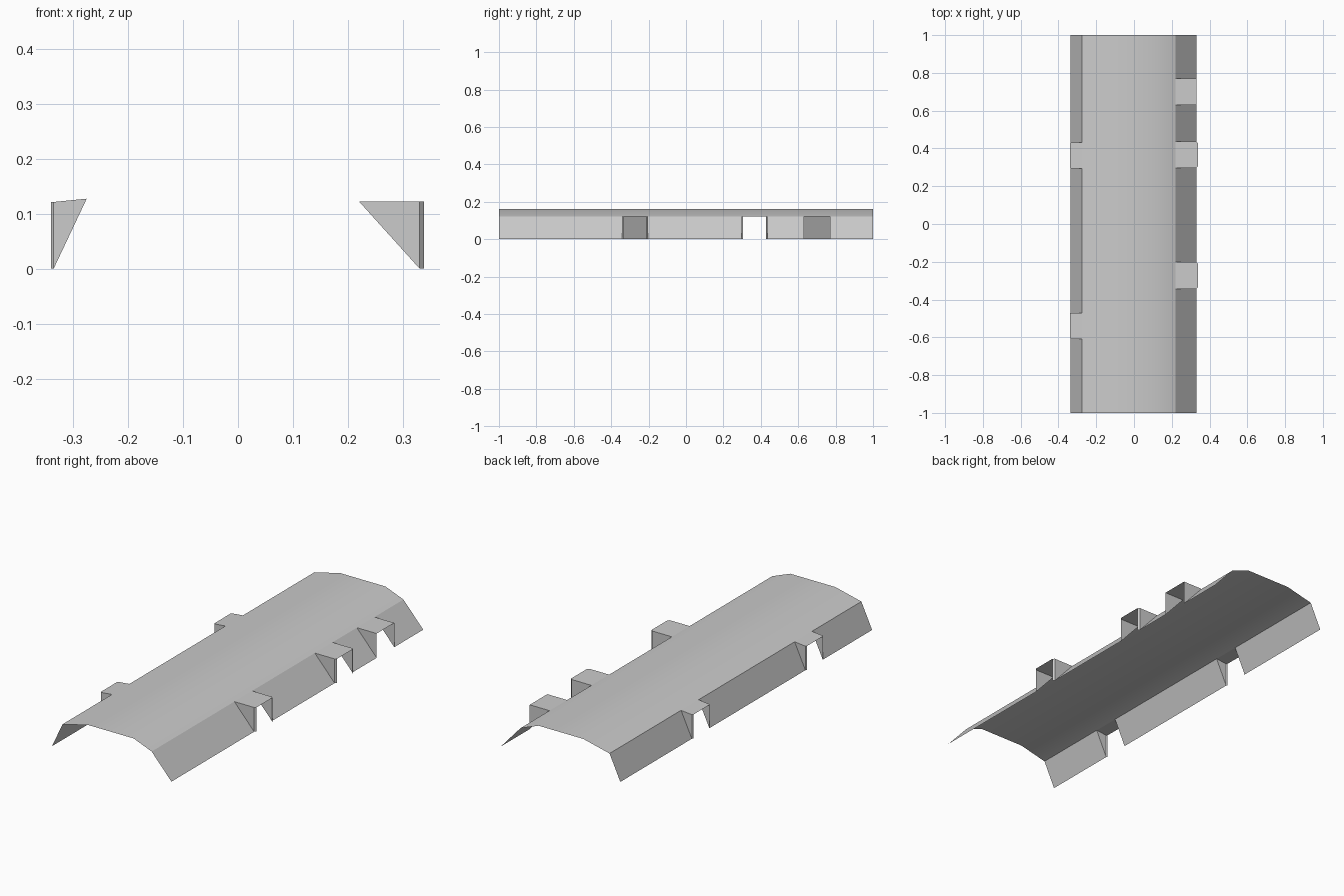
import bpy, bmesh, math

if "Cube" in bpy.data.objects:
    bpy.data.objects.remove(bpy.data.objects["Cube"])

# Roof cross-section (x, z) and dormer spans along y
LEFT_FOOT, LEFT_EAVE = (-0.335, 0.0), (-0.275, 0.127)
RIDGE_L, RIDGE_R = (-0.13, 0.161), (0.12, 0.161)
RIGHT_EAVE, RIGHT_FOOT = (0.22, 0.122), (0.33, 0.0)
LEFT_DORMERS = [(-0.608, -0.47), (0.293, 0.432)]
RIGHT_DORMERS = [(-0.343, -0.202), (0.296, 0.437), (0.63, 0.77)]


def make_object(name, faces):
    """Build one sheet object from a list of polygons."""
    bm = bmesh.new()
    for face in faces:
        bm.faces.new([bm.verts.new(p) for p in face])
    bmesh.ops.remove_doubles(bm, verts=bm.verts, dist=0.0003)
    bmesh.ops.recalc_face_normals(bm, faces=bm.faces)
    if sum(f.normal.z * f.calc_area() for f in bm.faces) < 0:
        bmesh.ops.reverse_faces(bm, faces=bm.faces)
    mesh = bpy.data.meshes.new(name)
    bm.to_mesh(mesh)
    bm.free()
    obj = bpy.data.objects.new(name, mesh)
    bpy.context.collection.objects.link(obj)
    return obj


def strip(a, b, y0, y1):
    return [(a[0], y0, a[1]), (b[0], y0, b[1]), (b[0], y1, b[1]), (a[0], y1, a[1])]


def wall_pieces(eave, foot, gaps):
    """Sloped side wall, left open where the dormers stand."""
    edges = [-1.0] + [y for gap in gaps for y in gap] + [1.0]
    return [strip(eave, foot, a, b) for a, b in zip(edges[::2], edges[1::2])]


def dormer(name, eave, foot, x_out, z_out, y0, y1, lip):
    """Open-fronted dormer: flat top, two triangular cheeks, slim angled lip."""
    x_in = x_out - math.copysign(lip, x_out)
    corner = (x_in, z_out)
    faces = [strip(eave, corner, y0, y1)]
    for y, inward in ((y0, lip), (y1, -lip)):
        cheek = [(eave[0], y, eave[1]), (x_in, y, z_out), (foot[0], y, 0)]
        if abs(x_in - foot[0]) > 0.001:
            cheek.insert(2, (x_in, y, 0))
        faces.append(cheek)
        if lip:
            faces.append([(x_in, y, z_out), (x_out, y + inward, z_out),
                          (x_out, y + inward, 0), (x_in, y, 0)])
    if lip:
        faces.append([(x_in, y0, z_out), (x_in, y1, z_out),
                      (x_out, y1 - lip, z_out), (x_out, y0 + lip, z_out)])
    return make_object(name, faces)


# Roof deck
make_object("roof_deck", [strip(a, b, -1, 1) for a, b in
                          ((LEFT_EAVE, RIDGE_L), (RIDGE_L, RIDGE_R), (RIDGE_R, RIGHT_EAVE))])

# Steep lower slopes
make_object("left_slope", wall_pieces(LEFT_EAVE, LEFT_FOOT, LEFT_DORMERS))
make_object("right_slope", wall_pieces(RIGHT_EAVE, RIGHT_FOOT, RIGHT_DORMERS))

# Dormers
for i, (y0, y1) in enumerate(LEFT_DORMERS):
    dormer(f"left_dormer_{i + 1}", LEFT_EAVE, LEFT_FOOT, -0.34, 0.121, y0, y1, 0.005)
for i, (y0, y1) in enumerate(RIGHT_DORMERS):
    last = i == 2
    dormer(f"right_dormer_{i + 1}", RIGHT_EAVE, RIGHT_FOOT,
           0.33 if last else 0.338, 0.122, y0, y1, 0 if last else 0.008)

# Soft shading on the gentle roof folds
for obj in bpy.context.collection.objects:
    obj.select_set(obj.name == "roof_deck")
bpy.context.view_layer.objects.active = bpy.data.objects["roof_deck"]
bpy.ops.object.shade_smooth_by_angle(angle=math.radians(30))
